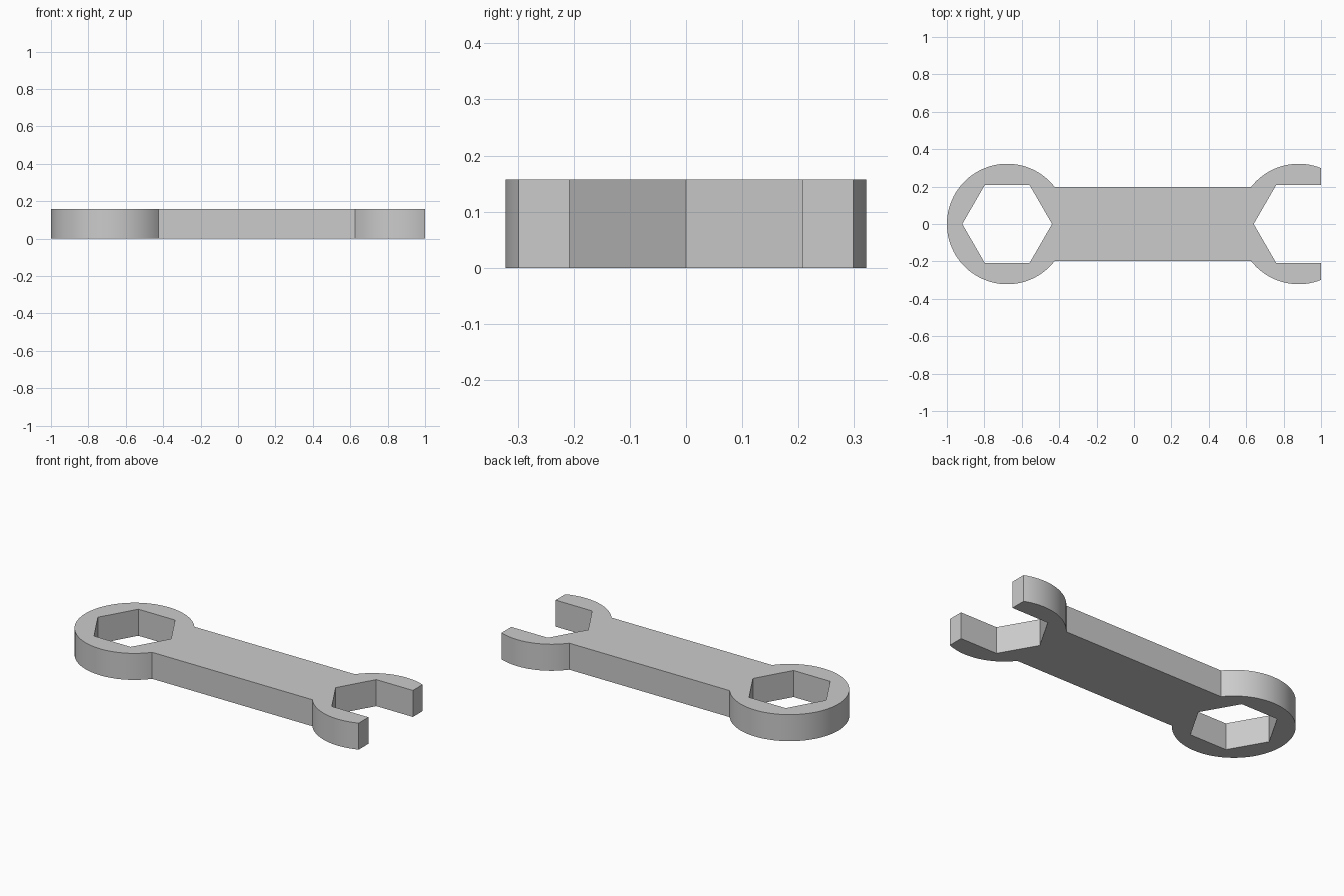
import bpy
import bmesh
from math import radians, degrees, asin, acos, cos, sin, ceil

cube = bpy.data.objects.get("Cube")
if cube:
    bpy.data.objects.remove(cube, do_unlink=True)

HEIGHT = 0.157
HEAD_R = 0.322       # outer radius of both heads
HEX_R = 0.24         # corner radius of the nut openings
HANDLE_HALF = 0.198  # half the handle width
RING_X = -1 + HEAD_R
JAW_X = 0.88
END_X = 1.0


def arc(cx, radius, start, end, step=4):
    """Points on a circle around (cx, 0), from start to end in degrees."""
    n = max(1, ceil(abs(end - start) / step))
    angles = [radians(start + (end - start) * i / n) for i in range(n + 1)]
    return [(cx + radius * cos(a), radius * sin(a)) for a in angles]


def add_loop(bm, points):
    verts = [bm.verts.new((x, y, 0)) for x, y in points]
    return [bm.edges.new((v, verts[i - 1])) for i, v in enumerate(verts)]


# Outline: closed ring head, handle, open jaw with hexagonal seat
joint = degrees(asin(HANDLE_HALF / HEAD_R))
tip = degrees(acos((END_X - JAW_X) / HEAD_R))
flat = HEX_R * sin(radians(60))
outline = arc(RING_X, HEAD_R, joint, 360 - joint)
outline += arc(JAW_X, HEAD_R, 180 + joint, 360 - tip)
outline += [(END_X, -flat)]
outline += arc(JAW_X, HEX_R, 240, 120, 60)
outline += [(END_X, flat)]
outline += arc(JAW_X, HEAD_R, tip, 180 - joint)

# Hexagonal hole in the ring head
hexagon = arc(RING_X, HEX_R, 0, 300, 60)

# Fill the profile and extrude it
bm = bmesh.new()
edges = add_loop(bm, outline) + add_loop(bm, hexagon)
bmesh.ops.triangle_fill(bm, use_beauty=True, use_dissolve=False, edges=edges)
result = bmesh.ops.extrude_face_region(bm, geom=bm.faces[:], use_keep_orig=True)
top = [g for g in result["geom"] if isinstance(g, bmesh.types.BMVert)]
bmesh.ops.translate(bm, verts=top, vec=(0, 0, HEIGHT))
bmesh.ops.recalc_face_normals(bm, faces=bm.faces[:])

mesh = bpy.data.meshes.new("wrench")
bm.to_mesh(mesh)
bm.free()
wrench = bpy.data.objects.new("wrench", mesh)
bpy.context.collection.objects.link(wrench)

# Plain grey metal
grey = bpy.data.materials.new("grey metal")
grey.use_nodes = True
colour = (0.6, 0.6, 0.6, 1)
grey.diffuse_color = colour
grey.node_tree.nodes["Principled BSDF"].inputs["Base Color"].default_value = colour
mesh.materials.append(grey)

# Smooth round walls, sharp corners
bpy.ops.object.select_all(action="DESELECT")
wrench.select_set(True)
bpy.context.view_layer.objects.active = wrench
bpy.ops.object.shade_smooth_by_angle(angle=radians(25))
